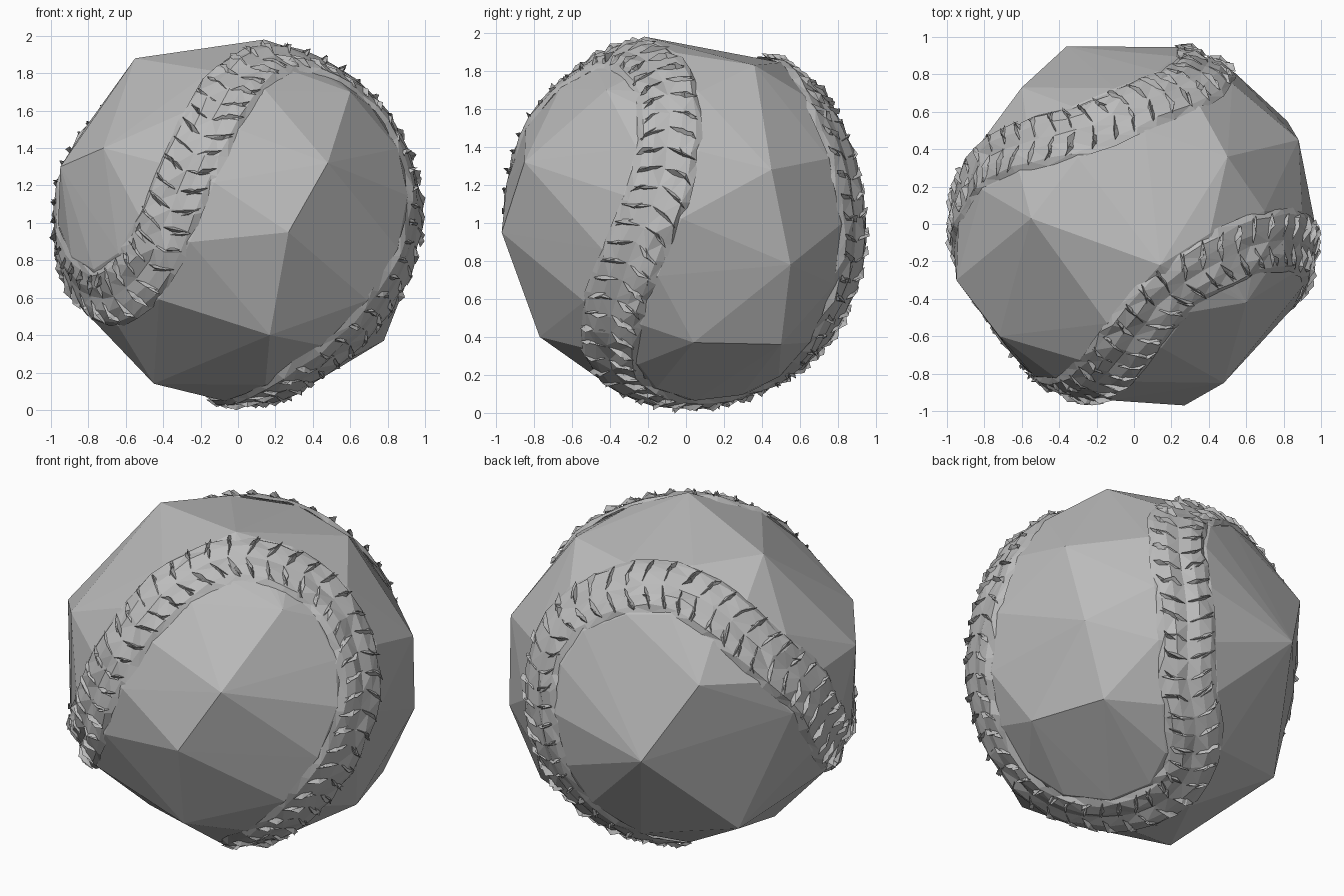
import bpy
import bmesh
import random
from mathutils import Vector

random.seed(4)
STITCHES = 90
CENTRE = Vector((0, 0, 1))
SEAM_RISE = Vector((0, 0, .012))

cube = bpy.data.objects.get("Cube")
if cube:
    bpy.data.objects.remove(cube, do_unlink=True)

leather = bpy.data.materials.new("grey_leather")
leather.use_nodes = True
grey = (0.5, 0.5, 0.5, 1)
leather.diffuse_color = grey
shader = leather.node_tree.nodes["Principled BSDF"]
shader.inputs["Base Color"].default_value = grey
shader.inputs["Roughness"].default_value = 0.8


def add_object(name, bm):
    """Turn a bmesh into a flat shaded grey object standing on the ground."""
    bmesh.ops.recalc_face_normals(bm, faces=bm.faces)
    bmesh.ops.translate(bm, verts=bm.verts, vec=CENTRE)
    mesh = bpy.data.meshes.new(name)
    bm.to_mesh(mesh)
    bm.free()
    mesh.materials.append(leather)
    obj = bpy.data.objects.new(name, mesh)
    bpy.context.collection.objects.link(obj)


# Seam path: a closed loop of guide points around the ball
guides = [Vector(p) for p in (
    (-.72, -.51, -.42), (-.52, -.77, -.28), (-.38, -.89, 0), (-.28, -.89, .25),
    (-.16, -.81, .5), (0, -.60, .75), (.2, -.36, .88), (.5, -.18, .81),
    (.75, -.09, .61), (.94, -.12, .25), (.93, -.25, -.1), (.77, -.38, -.45),
    (.47, -.4, -.75), (.27, -.28, -.88), (.06, 0, -.97), (-.04, .36, -.9),
    (.08, .64, -.75), (.26, .79, -.53), (.37, .89, -.1), (.39, .85, .27),
    (.26, .75, .6), (-.2, .54, .78), (-.5, .45, .68), (-.77, .35, .45),
    (-.93, .16, .2), (-.97, -.02, -.12), (-.89, -.26, -.34))]


def spline(a, b, c, d, t):
    """Smooth curve from b to c, laid on the unit sphere."""
    p = 2 * b + (c - a) * t + (2 * a - 5 * b + 4 * c - d) * t * t
    p += (3 * b - a - 3 * c + d) * t ** 3
    return p.normalized()


def even_loop(points, count):
    """Resample the closed guide loop into evenly spaced directions."""
    n = len(points)
    dense = []
    for i in range(n):
        quad = [points[(i + k) % n] for k in (-1, 0, 1, 2)]
        dense += [spline(*quad, j / 30) for j in range(30)]
    dense.append(dense[0])
    lengths = [0]
    for a, b in zip(dense, dense[1:]):
        lengths.append(lengths[-1] + (b - a).length)
    result, k = [], 0
    for i in range(count):
        goal = lengths[-1] * i / count
        while lengths[k + 1] < goal:
            k += 1
        t = (goal - lengths[k]) / (lengths[k + 1] - lengths[k])
        result.append(dense[k].lerp(dense[k + 1], t).normalized())
    return result


path = even_loop(guides, STITCHES)
frames = []
for i, p in enumerate(path):
    along = (path[(i + 1) % STITCHES] - path[i - 1]).normalized()
    frames.append((p, along, p.cross(along).normalized()))


def on_ball(frame, side, forward, radius):
    """Point beside the seam, at a given distance from the ball's centre."""
    p, along, across = frame
    return (p + across * side + along * forward).normalized() * radius + SEAM_RISE


def jitter(size):
    return random.uniform(-size, size)


# Leather cover: hull of the panel corners and the panel edges at the seam
corners = (
    (-.55, .03, .88), (-.95, -.3, .3), (-.72, -.6, .4), (.14, -.22, .98),
    (.27, -.97, -.05), (.17, -.77, -.6), (.48, -.85, .32), (.6, -.42, .7),
    (.88, .45, .28), (.82, .55, -.22), (.64, .5, -.64), (.78, .04, -.63),
    (.5, .36, .83), (-.6, .73, .35), (-.36, .95, -.1),
    (-.66, .43, -.63), (-.45, -.22, -.86))
bm = bmesh.new()
for c in corners:
    bm.verts.new(c)
for i in range(0, STITCHES, 3):
    for side in (-.175, .175):
        bm.verts.new(on_ball(frames[i], side, 0, .973))
hull = bmesh.ops.convex_hull(bm, input=bm.verts)
inside = {v for v in hull["geom_interior"] if isinstance(v, bmesh.types.BMVert)}
bmesh.ops.delete(bm, geom=list(inside), context="VERTS")
add_object("leather_cover", bm)

# Seam strip: two raised, creased ridges with a groove between them
section = ((-.18, .964), (-.14, .984), (-.07, .99), (0, .974),
           (.07, .99), (.14, .984), (.18, .964))
bm = bmesh.new()
rows = []
for frame in frames:
    row = []
    for side, radius in section:
        forward = abs(side) * .25 + jitter(.018)
        row.append(bm.verts.new(
            on_ball(frame, side + jitter(.008), forward, radius + jitter(.01))))
    rows.append(row)
for i, row in enumerate(rows):
    following = rows[(i + 1) % STITCHES]
    for j in range(len(row) - 1):
        bm.faces.new((row[j], row[j + 1], following[j + 1], following[j]))
bmesh.ops.triangulate(bm, faces=bm.faces)
add_object("seam_strip", bm)


def shard(bm, frame, sign, start, end, slant):
    """Thin tapering thread between two distances from the groove."""
    inner = on_ball(frame, sign * (start + jitter(.01)), jitter(.012), .986)
    outer = on_ball(frame, sign * (end + jitter(.015)), slant + jitter(.02), .99)
    middle = sign * ((start + end) / 2 + jitter(.025))
    peak = 1.01 + jitter(.01)
    ring = [on_ball(frame, middle, slant / 2 + forward, radius)
            for forward, radius in ((-.016, .978), (jitter(.014), peak), (.016, .978))]
    a, b = bm.verts.new(inner), bm.verts.new(outer)
    mid = [bm.verts.new(p) for p in ring]
    for k in range(3):
        m, n = mid[k], mid[(k + 1) % 3]
        bm.faces.new((a, m, n))
        bm.faces.new((b, n, m))


# Two mirrored rows of stitches, each stitch a long thread and a short frayed one
for name, sign in (("stitch_row_one", -1), ("stitch_row_two", 1)):
    bm = bmesh.new()
    for frame in frames:
        shard(bm, frame, sign, .01, .15, .045)
        shard(bm, frame, sign, .06, .155, .06)
    add_object(name, bm)
